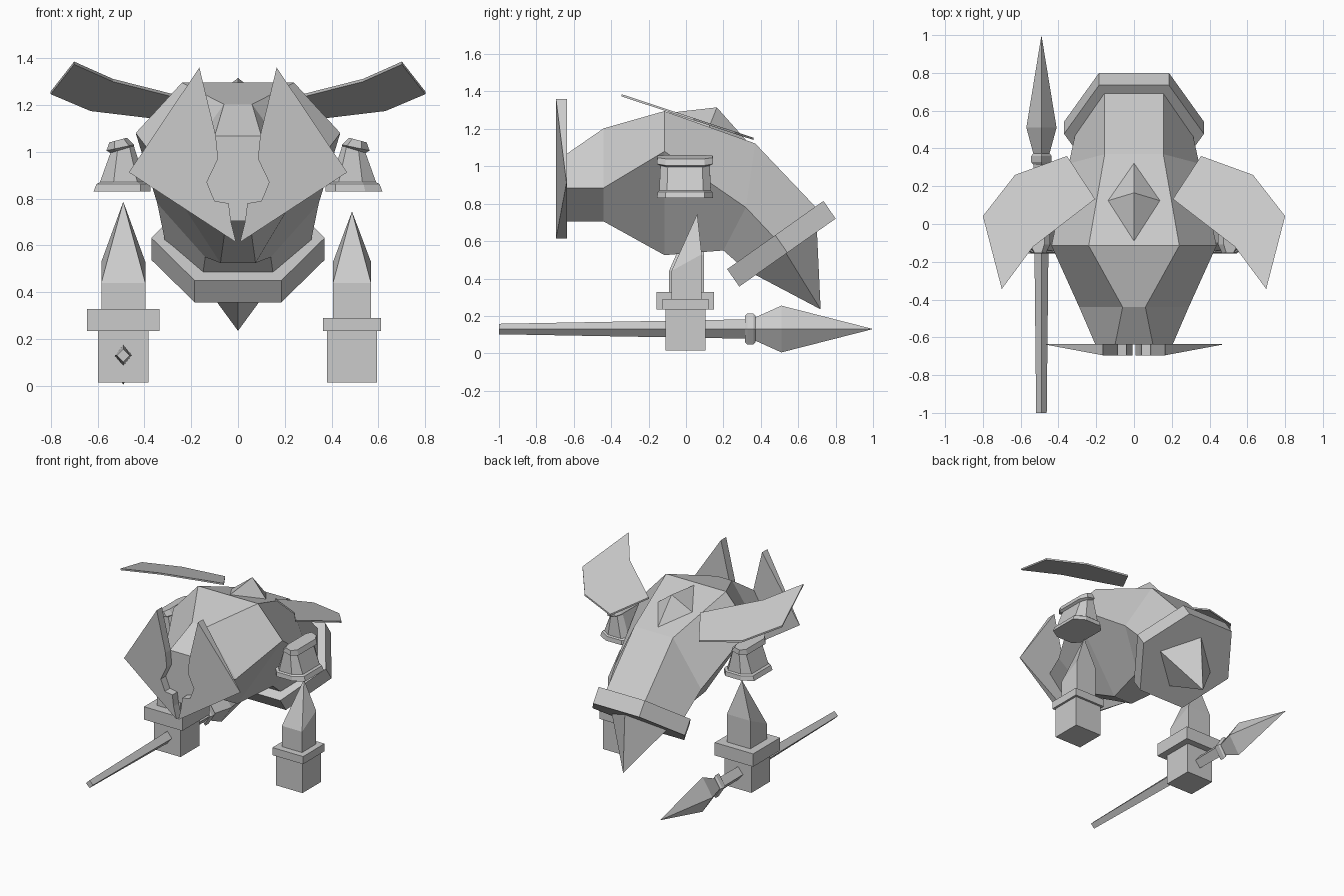
import bpy, bmesh
from mathutils import Vector

cube = bpy.data.objects.get("Cube")
if cube:
    bpy.data.objects.remove(cube, do_unlink=True)

grey = bpy.data.materials.new("light grey")
grey.use_nodes = True
GREY = (0.6, 0.6, 0.6, 1)
grey.diffuse_color = GREY
grey.node_tree.nodes["Principled BSDF"].inputs["Base Color"].default_value = GREY


def loft(name, rings, mirror=False):
    """Join equal rings of points with quads and cap both ends; a one-point ring is a tip."""
    bm = bmesh.new()
    rows = [[bm.verts.new(p) for p in r] for r in rings]
    for a, b in zip(rows, rows[1:]):
        n = max(len(a), len(b))
        for i in range(n):
            j = (i + 1) % n
            if len(b) == 1:
                bm.faces.new((a[i], a[j], b[0]))
            elif len(a) == 1:
                bm.faces.new((a[0], b[j], b[i]))
            else:
                bm.faces.new((a[i], a[j], b[j], b[i]))
    for r in (rows[0], rows[-1]):
        if len(r) > 2:
            bm.faces.new(r)
    bmesh.ops.recalc_face_normals(bm, faces=bm.faces)
    me = bpy.data.meshes.new(name)
    bm.to_mesh(me)
    bm.free()
    me.materials.append(grey)
    ob = bpy.data.objects.new(name, me)
    bpy.context.collection.objects.link(ob)
    if mirror:
        ob.modifiers.new("Mirror", 'MIRROR').use_mirror_merge = False
    return ob


def hexagon(top, mid, bot):
    """Hexagonal section from three (half width, y, z) levels."""
    half = [top, mid, bot]
    return [p for p in half] + [(-x, y, z) for x, y, z in reversed(half)]


def rect(x, y, hx, hy, zf, zb=None):
    zb = zf if zb is None else zb
    return [(x - hx, y - hy, zf), (x + hx, y - hy, zf), (x + hx, y + hy, zb), (x - hx, y + hy, zb)]


# Hunched faceted torso, from the face back to the waist
loft("torso", [
    hexagon((0.10, -0.637, 1.067), (0.205, -0.637, 0.885), (0.035, -0.637, 0.705)),
    hexagon((0.06, -0.44, 1.203), (0.29, -0.44, 0.885), (0.05, -0.44, 0.705)),
    hexagon((0.24, -0.115, 1.295), (0.437, -0.115, 1.08), (0.075, -0.115, 0.525)),
    hexagon((0.155, 0.37, 1.122), (0.345, 0.32, 0.78), (0.14, 0.20, 0.55)),
    hexagon((0.155, 0.70, 0.775), (0.31, 0.48, 0.61), (0.15, 0.28, 0.48)),
])

# Tilted hexagonal belt and the spike beneath it
loft("belt", [
    hexagon((0.15, 0.69, 0.783), (0.31, 0.475, 0.63), (0.15, 0.265, 0.482)),
    hexagon((0.185, 0.735, 0.815), (0.37, 0.477, 0.632), (0.185, 0.22, 0.45)),
    hexagon((0.185, 0.80, 0.72), (0.37, 0.542, 0.538), (0.185, 0.285, 0.357)),
])
loft("tail_spike", [
    [(0, 0.70, 0.655), (0.22, 0.535, 0.535), (0, 0.37, 0.42), (-0.22, 0.535, 0.535)],
    [(0, 0.72, 0.235)],
])

# Pyramid crest on the back
loft("crest", [
    [(0, -0.10, 1.285), (0.15, 0.12, 1.20), (0, 0.33, 1.13), (-0.15, 0.12, 1.20)],
    [(0, 0.165, 1.315)],
])

# Wedge-shaped mask halves with a notched inner edge
inner = [(0.165, 1.36), (0.095, 1.07), (0.085, 0.97), (0.133, 0.87), (0.10, 0.79),
         (0.04, 0.78), (0.03, 0.70), (0.008, 0.613)]
outer = (0.466, -0.635, 0.912)
loft("mask", [
    [(x, -0.695, z) for x, z in inner] + [(outer[0], outer[1] - 0.004, outer[2])],
    [(x, -0.635, z) for x, z in inner] + [outer],
], mirror=True)

# Flat swept horns, lying in one sloping plane
horn = [(0.80, 0.042), (0.63, 0.26), (0.355, 0.36), (0.206, 0.132), (0.534, -0.12), (0.70, -0.344)]
loft("horn", [
    [(x, y, 1.378 - 0.33 * (y + 0.34) + dz) for x, y in horn] for dz in (-0.006, 0.006)
], mirror=True)


# Bell-shaped shoulder guards with a flared rim and a tilted cap
def bell(x0, x1, hy, z_in, z_out):
    cx, cy = 0.3 * (x1 - x0), 0.3 * hy
    plan = [(x0, -hy + cy), (x0 + cx * 0.6, -hy), (x1 - cx, -hy), (x1, -hy + cy),
            (x1, hy - cy), (x1 - cx, hy), (x0 + cx * 0.6, hy), (x0, hy - cy)]
    return [(x, y - 0.005, z_in + (z_out - z_in) * (x - x0) / (x1 - x0)) for x, y in plan]


loft("shoulder_guard", [
    bell(0.373, 0.617, 0.15, 0.83, 0.83),
    bell(0.376, 0.605, 0.147, 0.862, 0.862),
    bell(0.395, 0.59, 0.138, 0.87, 0.87),
    bell(0.445, 0.545, 0.132, 1.025, 0.995),
    bell(0.445, 0.562, 0.15, 1.03, 1.005),
    bell(0.475, 0.55, 0.148, 1.06, 1.04),
], mirror=True)

# Floating hands: square fist, wide cuff and a pointed forearm
for side, x, cuff, cuff_top, arm, tip in (
        ("right", -0.49, 0.154, 0.328, 0.094, 0.787),
        ("left", 0.487, 0.123, 0.29, 0.081, 0.745)):
    loft(side + "_fist", [rect(x, -0.003, 0.107, 0.107, z) for z in (0.015, 0.24)])
    loft(side + "_cuff", [rect(x, -0.003, cuff, cuff, z) for z in (0.235, cuff_top)])
    loft(side + "_forearm", [
        rect(x, 0.003, arm, arm, cuff_top - 0.01),
        rect(x, 0.003, arm, arm, 0.44, 0.53),
        [(x, 0.06, tip)],
    ])


# Spear held in the right hand, pointing backward
def diamond(y, hx, hz):
    x, z = -0.49, 0.13
    return [(x + hx, y, z), (x, y, z + hz), (x - hx, y, z), (x, y, z - hz)]


loft("spear_shaft", [diamond(-1.0, 0.028, 0.028), diamond(0.34, 0.042, 0.052)])
loft("spear_collar", [diamond(0.315, 0.045, 0.07), diamond(0.328, 0.054, 0.083),
                      diamond(0.36, 0.054, 0.083), diamond(0.372, 0.045, 0.07)])
loft("spear_head", [diamond(0.37, 0.042, 0.062), diamond(0.51, 0.08, 0.125),
                    [(-0.49, 1.0, 0.13)]])
